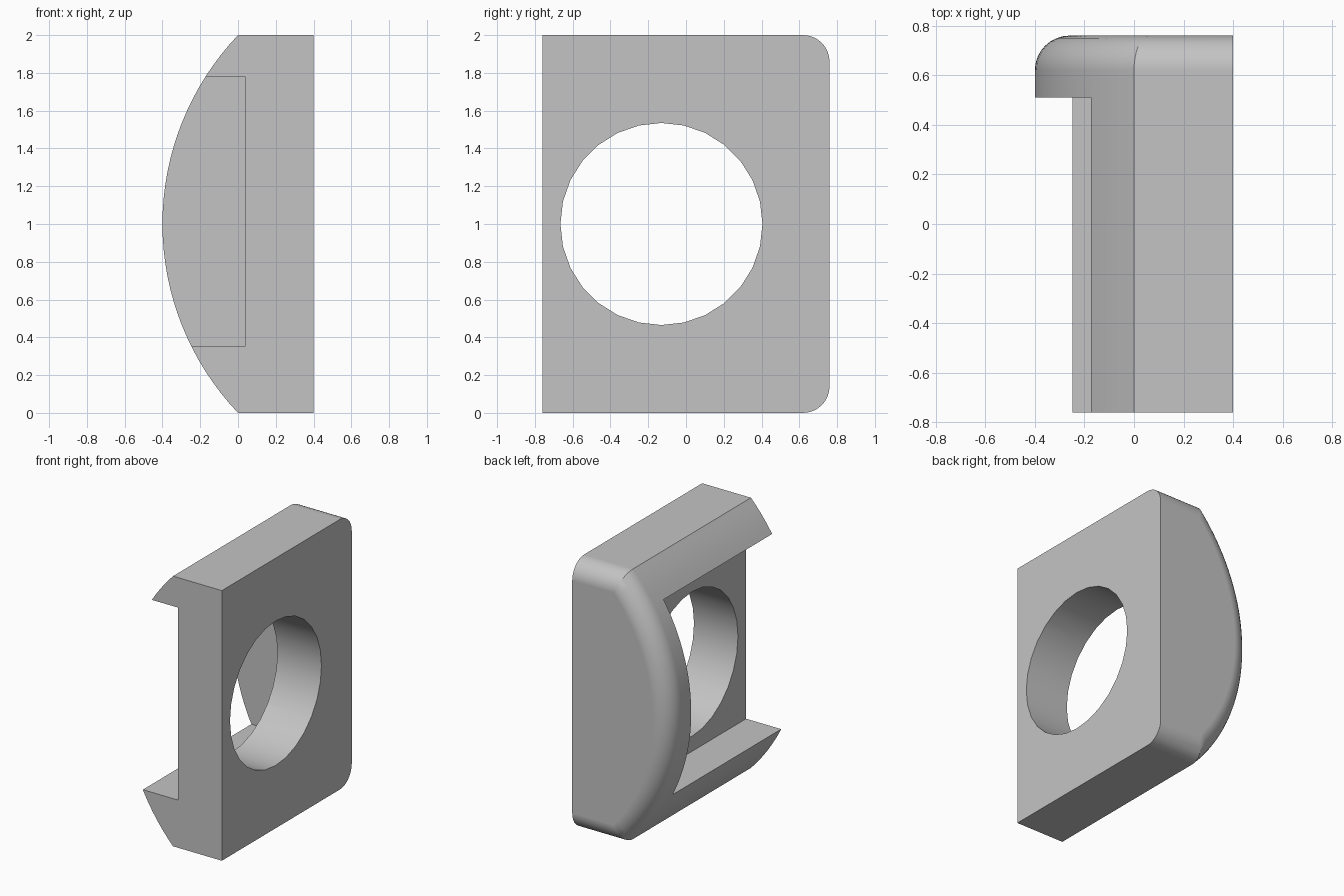
import bpy, bmesh, math

old = bpy.data.objects.get("Cube")
if old:
    bpy.data.objects.remove(old, do_unlink=True)

FLAT_X, DEPTH = 0.40, 0.76        # flat face position, half length along y
ARC_X, ARC_R = 1.05, 1.45         # centre and radius of the bulging side
FILLET, ARC_STEPS, FILLET_STEPS = 0.14, 32, 8

grey = bpy.data.materials.new("plain grey")
grey.use_nodes = True
colour = (0.55, 0.55, 0.55, 1)
grey.diffuse_color = colour
grey.node_tree.nodes["Principled BSDF"].inputs["Base Color"].default_value = colour


def section(inset):
    """Cross-section with its curved, top and bottom sides moved inwards."""
    r = ARC_R - inset
    half = math.asin((1 - inset) / r)
    pts = [(FLAT_X, inset)]
    for i in range(ARC_STEPS + 1):
        a = half * (2 * i / ARC_STEPS - 1)
        pts.append((ARC_X - r * math.cos(a), 1 + r * math.sin(a)))
    return pts + [(FLAT_X, 2 - inset)]


def make_object(name, bm):
    bmesh.ops.recalc_face_normals(bm, faces=bm.faces)
    mesh = bpy.data.meshes.new(name)
    bm.to_mesh(mesh)
    bm.free()
    mesh.materials.append(grey)
    obj = bpy.data.objects.new(name, mesh)
    bpy.context.collection.objects.link(obj)
    return obj


# Body: sections lofted front to back, ending in a rounded rear edge
levels = [(-DEPTH, 0)]
for i in range(FILLET_STEPS + 1):
    a = math.pi / 2 * i / FILLET_STEPS
    levels.append((DEPTH - FILLET * (1 - math.sin(a)), FILLET * (1 - math.cos(a))))
bm = bmesh.new()
rings = [[bm.verts.new((x, y, z)) for x, z in section(d)] for y, d in levels]
for lower, upper in zip(rings, rings[1:]):
    for i in range(len(lower)):
        j = (i + 1) % len(lower)
        bm.faces.new((lower[i], lower[j], upper[j], upper[i]))
bm.faces.new(rings[0])
bm.faces.new(rings[-1])
body = make_object("bracket_body", bm)

# Pocket cutter: open at the front and through the bulging side
bm = bmesh.new()
bmesh.ops.create_cube(bm, size=1)
bmesh.ops.scale(bm, verts=bm.verts, vec=(1.04, 1.51, 1.425))
bmesh.ops.translate(bm, verts=bm.verts, vec=(-0.48, -0.245, 1.0655))
pocket = make_object("pocket_cutter", bm)

# Round hole cutter through the plate
bm = bmesh.new()
bmesh.ops.create_cone(bm, cap_ends=True, segments=28, radius1=0.535, radius2=0.535, depth=2)
hole = make_object("hole_cutter", bm)
hole.rotation_euler.y = math.pi / 2
hole.location = (0.8, -0.13, 1.0)
bpy.context.view_layer.update()

bpy.ops.object.select_all(action="DESELECT")
body.select_set(True)
bpy.context.view_layer.objects.active = body
for cutter in (pocket, hole):
    cutter.hide_render = True
    mod = body.modifiers.new(cutter.name, "BOOLEAN")
    mod.operation = "DIFFERENCE"
    mod.solver = "EXACT"
    mod.object = cutter
    bpy.ops.object.modifier_apply(modifier=mod.name)
    bpy.data.objects.remove(cutter, do_unlink=True)

# Smooth curves, crisp corners, flat faces kept flat
bpy.ops.object.shade_smooth_by_angle(angle=math.radians(30))
weighted = body.modifiers.new("flat_face_normals", "WEIGHTED_NORMAL")
weighted.keep_sharp = True
